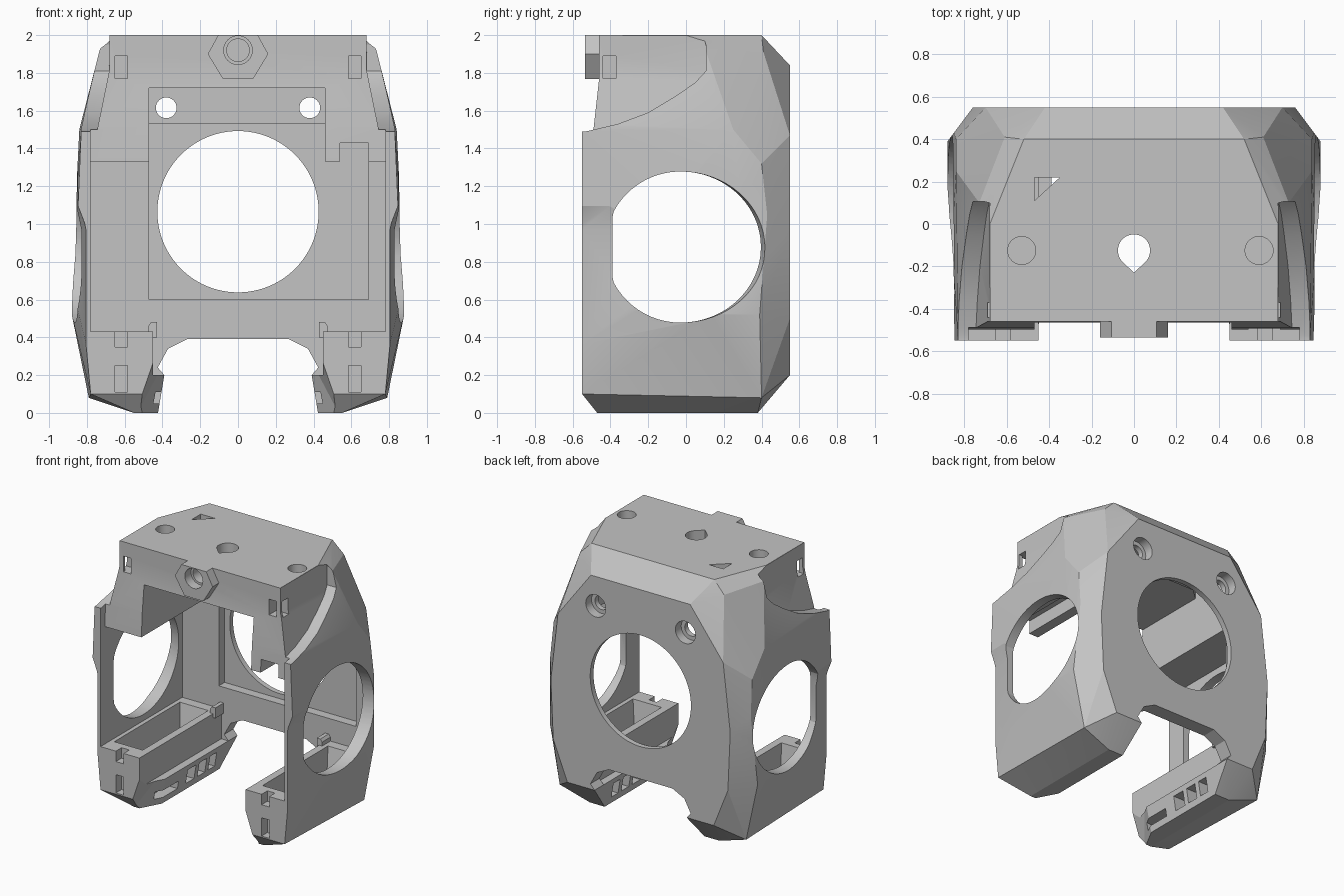
import bpy, bmesh
from math import cos, sin, pi, radians

if "Cube" in bpy.data.objects:
    bpy.data.objects.remove(bpy.data.objects["Cube"], do_unlink=True)

grey = bpy.data.materials.new("mid_grey")
grey.use_nodes = True
grey.diffuse_color = (0.55, 0.55, 0.55, 1)
grey.node_tree.nodes["Principled BSDF"].inputs["Base Color"].default_value = (0.55, 0.55, 0.55, 1)


def add(name, bm):
    bmesh.ops.recalc_face_normals(bm, faces=bm.faces)
    mesh = bpy.data.meshes.new(name)
    bm.to_mesh(mesh)
    bm.free()
    mesh.materials.append(grey)
    obj = bpy.data.objects.new(name, mesh)
    bpy.context.collection.objects.link(obj)
    return obj


def hull(name, points):
    bm = bmesh.new()
    for p in points:
        bm.verts.new(p)
    bmesh.ops.convex_hull(bm, input=bm.verts)
    bmesh.ops.delete(bm, geom=[v for v in bm.verts if not v.link_faces], context='VERTS')
    bmesh.ops.dissolve_limit(bm, angle_limit=radians(1), verts=bm.verts, edges=bm.edges)
    return add(name, bm)


def prism(name, profile, axis, lo, hi):
    """Extrude a 2D profile along an axis; profile uses the other two axes in order."""
    def place(p, t):
        c = list(p)
        c.insert("xyz".index(axis), t)
        return c
    bm = bmesh.new()
    a = [bm.verts.new(place(p, lo)) for p in profile]
    b = [bm.verts.new(place(p, hi)) for p in profile]
    bm.faces.new(a)
    bm.faces.new(b)
    n = len(profile)
    for i in range(n):
        j = (i + 1) % n
        bm.faces.new((a[i], a[j], b[j], b[i]))
    return add(name, bm)


def box(x0, x1, y0, y1, z0, z1):
    return prism("cutter", [(x0, y0), (x1, y0), (x1, y1), (x0, y1)], "z", z0, z1)


def circle(u, v, r, n=48):
    return [(u + r * cos(2 * pi * i / n), v + r * sin(2 * pi * i / n)) for i in range(n)]


def cut(obj, *cutters):
    for c in cutters:
        mod = obj.modifiers.new("cut", 'BOOLEAN')
        mod.operation = 'DIFFERENCE'
        mod.solver = 'EXACT'
        mod.object = c
        bpy.context.view_layer.update()
        deps = bpy.context.evaluated_depsgraph_get()
        mesh = bpy.data.meshes.new_from_object(obj.evaluated_get(deps))
        obj.modifiers.clear()
        obj.data = mesh
        bpy.data.objects.remove(c, do_unlink=True)


def mirrored(points):
    return [(s * x, y, z) for x, y, z in points for s in (1, -1)]


# Faceted outer body
shell = hull("shell", mirrored([
    (.68, -.46, 2), (.68, 0, 2), (.52, .4, 2), (.73, .1, 1.93), (.70, .16, 1.91),
    (.42, .55, 1.84), (.61, .41, 1.91),
    (.83, -.55, 1.5), (.84, .25, 1.5), (.84, .4, 1.32), (.70, .55, 1.47),
    (.86, -.1, 1.1), (.85, .43, 1.05), (.76, .55, .95), (.855, -.55, .9), (.88, .1, .52),
    (.88, .39, .52), (.74, .55, .5), (.62, .55, .2), (.4, .55, .2),
    (.78, -.55, .1), (.79, .4, .08), (.45, -.55, .1),
    (.55, -.47, 0), (.55, .38, 0), (.4, -.47, 0), (.4, .38, 0)]))

# Front opening, main cavity and ceiling bay between the two upper blocks
cut(shell,
    prism("cutter", [(-1, 3), (-.46, 3), (-.46, 1.77), (-.49, 1.5), (-1, 1.5)], "x", -2, 2),
    prism("cutter", [(-1, 1.52), (-.488, 1.52), (-.5, 1.3), (-.5, .43), (-1, .43)], "x", -.78, .78),
    box(-.78, .78, -1, .44, .43, 1.33),
    box(-.47, .46, -1, .44, 1.2, 1.72),
    box(-.47, .69, .3, .51, .6, 1.53),
    box(-.45, .45, -1, .44, .2, .6),
    box(.54, .69, -1, .44, 1.2, 1.43))

# Underside notch between the feet
half = [(.27, .39), (.37, .34), (.425, .24), (.39, .2), (.44, -.1)]
cut(shell, prism("cutter", half + [(-x, z) for x, z in reversed(half)], "y", -1, 1))

# Curved cut-away at the upper front of each side
sweep = [(-1, 1.49), (-.53, 1.49), (-.36, 1.53), (-.2, 1.59), (-.05, 1.68),
         (.05, 1.75), (.105, 1.81), (.105, 1.95), (0, 2.01), (0, 2.3), (-1, 2.3), (-1, 1.82)]


def block_side(z):
    return .68 + max(0, 1.82 - z) * .204


for s in (1, -1):
    pts = [(s * x, y, z) for y, z in sweep for x in (block_side(z), 1.3)]
    cut(shell, hull("cutter", pts))

    # Lower front of the side wall is pinched inward
    pinch = [(s * x, y, z) for z in (-.1, .97)
             for x, y in ((.797, -.6), (.885, -.03), (1, -.03), (1, -.6))]
    pinch += [(s * x, y, 1.16) for x, y in ((.87, -.6), (.88, -.3), (1, -.3), (1, -.6))]
    cut(shell, hull("cutter", pinch))

    # Side window, flattened at the front and sweeping back outward
    window = []
    for x, stretch in ((.68, 1), (.78, 1), (.89, 1.14)):
        window += [(s * x, max(-.03 + y * (stretch if y > 0 else 1), -.39), z)
                   for y, z in circle(0, .878, .4, 64)]
    cut(shell, hull("cutter", window))

    # Foot: open tray, slanted inner front corner
    tray = [(s * x, y, z) for x0, x1, y0, y1, z in
            ((.5, .76, -.44, .38, .5), (.54, .7, -.38, .3, .14))
            for x in (x0, x1) for y in (y0, y1)]
    corner = [(s * x, y, z) for z, back, front in ((-.1, -.2, .585), (.29, -.34, .45))
              for x, y in ((.38, back), (front, -.58), (.3, -.6), (.3, back))]
    cut(shell, hull("cutter", tray), hull("cutter", corner))

    # Louvre slots along the inner face of the foot
    for y0, y1, z0, z1 in ((-.38, -.14, .05, .11), (-.04, .06, .05, .16),
                           (.1, .19, .05, .16), (.23, .31, .05, .16)):
        xs = sorted((s * .3, s * .5))
        cut(shell, box(*xs, y0, y1, z0, z1))

    # Latch slots on the foot front and the upper corner
    xs = sorted((s * .585, s * .65))
    cut(shell, box(*xs, -.7, -.48, .35, .6), box(*xs, -.7, -.48, .11, .25),
        box(*xs, -.7, -.37, 1.77, 1.89),
        box(*sorted((s * .61, s * .9)), -.44, -.37, 1.77, 1.89))

    # Screw holes: counterbored through the back, blind in the top
    cut(shell, prism("cutter", circle(s * .38, 1.615, .055, 32), "y", .2, .8),
        prism("cutter", circle(s * .38, 1.615, .085, 32), "y", .48, .8),
        prism("cutter", circle(s * .56 + .03, -.125, .066, 32), "z", 1.85, 2.2))

    # Small tab at the rear of each foot
    prism("foot_tab_" + ("left" if s > 0 else "right"),
          [(s * x, z) for x, z in ((.43, .4), (.475, .4), (.475, .46), (.46, .48), (.43, .48))],
          "y", .34, .46)

# Large round back opening, teardrop top hole and triangular top opening
teardrop = [(0, -.23)] + [(.076 * cos(a), -.125 + .076 * sin(a))
                          for a in [radians(-45 + 270 * i / 30) for i in range(31)]]
cut(shell,
    prism("cutter", circle(0, 1.065, .427, 96), "y", .3, .8),
    prism("cutter", teardrop, "z", 1.6, 2.2),
    prism("cutter", [(-.47, .11), (-.35, .22), (-.47, .22)], "z", 1.5, 2.2))

# Hexagonal boss on the front with a bored centre
boss = prism("hex_boss", [(-.08, 1.768), (.08, 1.768), (.16, 1.9), (.105, 2), (-.105, 2), (-.16, 1.9)],
             "y", -.535, -.45)
cut(boss, prism("cutter", circle(0, 1.92, .076, 32), "y", -.7, -.3))
cut(shell, prism("cutter", circle(0, 1.92, .06, 32), "y", -.7, -.25))

# Smooth the round walls and keep the facets crisp
for obj in (shell, boss):
    bpy.ops.object.select_all(action='DESELECT')
    obj.select_set(True)
    bpy.context.view_layer.objects.active = obj
    bpy.ops.object.shade_smooth_by_angle(angle=radians(14))
